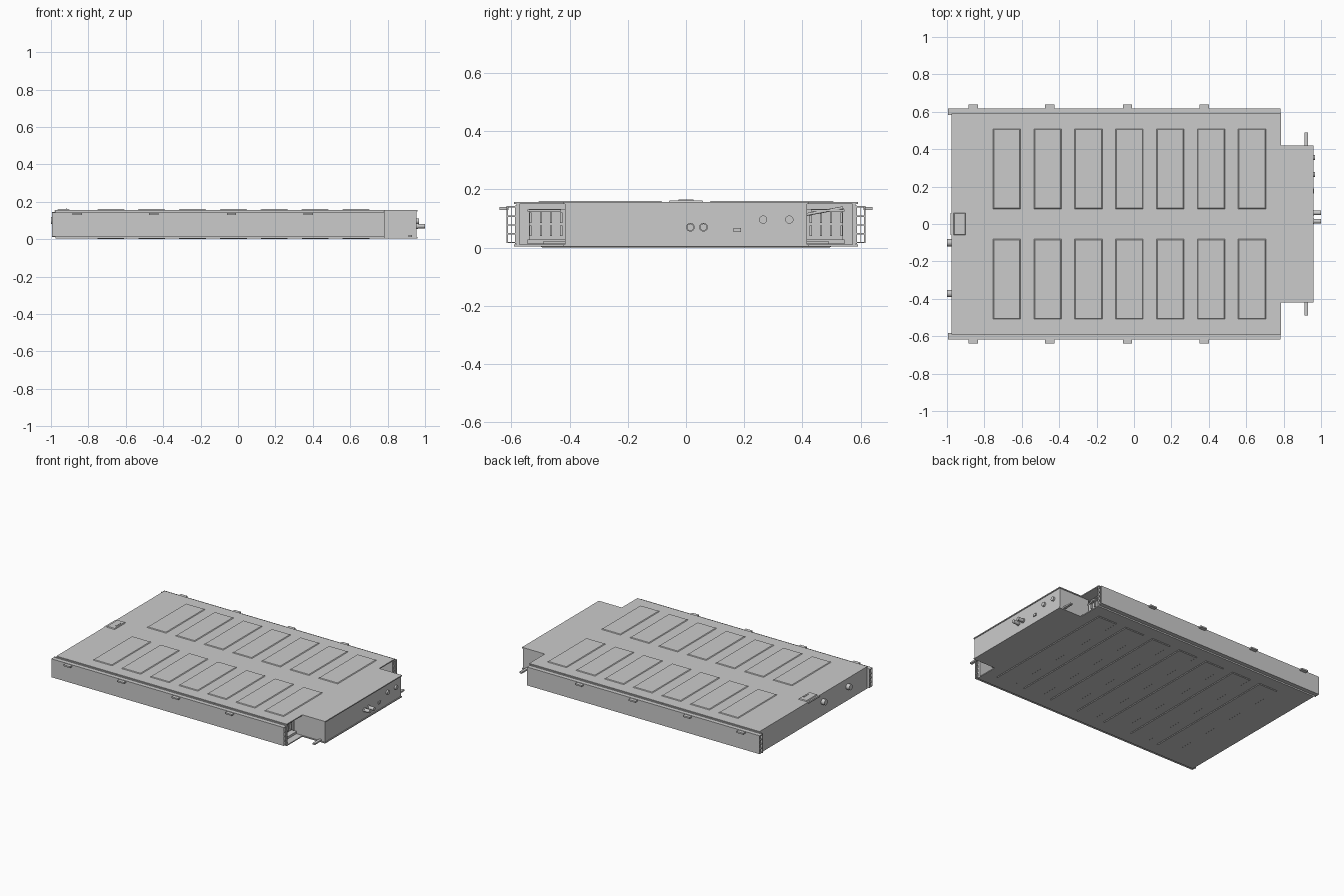
import bpy, bmesh, math
from mathutils import Matrix, Vector

if "Cube" in bpy.data.objects:
    bpy.data.objects.remove(bpy.data.objects["Cube"])


def finish(name, bm):
    bmesh.ops.recalc_face_normals(bm, faces=bm.faces)
    me = bpy.data.meshes.new(name)
    bm.to_mesh(me)
    bm.free()
    ob = bpy.data.objects.new(name, me)
    bpy.context.collection.objects.link(ob)
    return ob


def add_box(bm, x0, x1, y0, y1, z0, z1):
    m = Matrix.Translation(((x0 + x1) / 2, (y0 + y1) / 2, (z0 + z1) / 2))
    m = m @ Matrix.Diagonal((abs(x1 - x0), abs(y1 - y0), z1 - z0, 1))
    bmesh.ops.create_cube(bm, size=1, matrix=m)


def boxes(name, items, both_sides=False):
    bm = bmesh.new()
    for x0, x1, y0, y1, z0, z1 in items:
        add_box(bm, x0, x1, y0, y1, z0, z1)
        if both_sides:
            add_box(bm, x0, x1, -y0, -y1, z0, z1)
    return finish(name, bm)


def plate(name, x0, xn, x1, yw, yn, z0, z1):
    """T-shaped sheet: wide up to xn, narrow on to x1."""
    pts = [(x0, -yw), (xn, -yw), (xn, -yn), (x1, -yn), (x1, yn), (xn, yn), (xn, yw), (x0, yw)]
    bm = bmesh.new()
    f = bm.faces.new([bm.verts.new((x, y, z0)) for x, y in pts])
    ext = bmesh.ops.extrude_face_region(bm, geom=[f])
    for v in ext["geom"]:
        if isinstance(v, bmesh.types.BMVert):
            v.co.z = z1
    return finish(name, bm)


def pads(name, rects, z_base, z_face, slope=0.006):
    """Pressed panels with sloping borders."""
    bm = bmesh.new()
    for x0, x1, y0, y1 in rects:
        def ring(s, z):
            return [bm.verts.new(p) for p in ((x0 + s, y0 + s, z), (x1 - s, y0 + s, z),
                                              (x1 - s, y1 - s, z), (x0 + s, y1 - s, z))]
        a, b = ring(0, z_base), ring(slope, z_face)
        bm.faces.new(a)
        bm.faces.new(b)
        for i in range(4):
            j = (i + 1) % 4
            bm.faces.new((a[i], a[j], b[j], b[i]))
    return finish(name, bm)


def rod(name, p, q, r, sides=24):
    p, q = Vector(p), Vector(q)
    d = q - p
    m = Matrix.Translation((p + q) / 2) @ d.to_track_quat('Z', 'Y').to_matrix().to_4x4()
    bm = bmesh.new()
    bmesh.ops.create_cone(bm, cap_ends=True, segments=sides, radius1=r, radius2=r,
                          depth=d.length, matrix=m)
    for f in bm.faces:
        f.smooth = len(f.verts) == 4
    return finish(name, bm)


# Lid and floor sheets
plate("lid", -0.975, 0.785, 0.96, 0.59, 0.42, 0.149, 0.156)
plate("floor_plate", -0.975, 0.785, 0.96, 0.59, 0.42, 0.004, 0.011)

# Pressed panels on the lid and floor
starts = [-0.755 + 0.2185 * i for i in range(7)]
pads("lid_panels", [(x, x + 0.15, y, y + 0.43) for x in starts for y in (-0.51, 0.08)],
     0.155, 0.160)
pads("floor_panels", [(x, x + 0.15, -0.5, 0.5) for x in starts], 0.005, 0.0)
pads("service_panel", [(-0.965, -0.90, -0.06, 0.06)], 0.155, 0.162, 0.004)
boxes("service_latch", [(-0.919, -0.913, -0.025, 0.025, 0.16, 0.165)])
boxes("rear_lid_tab", [(-0.982, -0.97, -0.06, 0.06, 0.149, 0.154)])

# Tray walls, wide part and narrow nose
boxes("rear_wall", [(-0.975, -0.955, -0.58, 0.58, 0.011, 0.149)])
boxes("nose_end_wall", [(0.94, 0.955, -0.415, 0.415, 0.011, 0.149)])
boxes("nose_side_walls", [(0.72, 0.955, 0.40, 0.415, 0.011, 0.149)], True)
boxes("tray_side_walls", [(-0.975, 0.78, 0.572, 0.583, 0.011, 0.149)], True)

# Hollow extruded side rails: skins, centre web and shelves
ra, rb = -0.995, 0.782
rail = [(ra, rb, 0.583, 0.588, 0.012, 0.145), (ra, rb, 0.612, 0.617, 0.015, 0.142),
        (ra + 0.001, rb - 0.001, 0.599, 0.602, 0.018, 0.14)]
rail += [(ra, rb, 0.585, 0.615, z, z + 0.005) for z in (0.015, 0.045, 0.075, 0.105, 0.137)]
boxes("side_rails", rail, True)

# Mounting lugs along the rails
boxes("mounting_lugs", [(x - 0.025, x + 0.025, 0.61, 0.64, 0.129, 0.139)
                        for x in (-0.86, -0.45, -0.035, 0.375)], True)
boxes("nose_mounting_lugs", [(0.912, 0.93, 0.41, 0.49, 0.012, 0.022)], True)

# Cell modules seen through the open corners
boxes("modules", [(x - 0.055, x + 0.145, 0.03, 0.54, 0.015, 0.132) for x in starts], True)
my = [0.425, 0.46, 0.495, 0.53]
boxes("module_end_ribs", [(0.69, 0.712, y, y + 0.007, z, z + 0.035)
                          for y in my for z in (0.04, 0.085)], True)
boxes("module_end_shelves", [(0.69, 0.74, 0.416, 0.545, 0.013, 0.028),
                             (0.69, 0.73, 0.43, 0.545, 0.124, 0.131)], True)
rod("corner_cable", (0.725, 0.41, 0.113), (0.725, 0.54, 0.137), 0.005, 12)

# Sockets on the nose
for i, y in enumerate((0.015, 0.06)):
    rod(f"coolant_pipe_{i}", (0.94, y, 0.07), (1.0, y, 0.07), 0.012)
    rod(f"coolant_collar_{i}", (0.95, y, 0.07), (0.962, y, 0.07), 0.015)
for i, y in enumerate((0.265, 0.355)):
    rod(f"power_socket_{i}", (0.94, y, 0.096), (0.967, y, 0.096), 0.014)
boxes("signal_socket", [(0.95, 0.962, 0.163, 0.189, 0.053, 0.068)])

# Sockets on the rear wall
for i, y in enumerate((-0.1, -0.372)):
    rod(f"rear_socket_{i}", (-0.96, y, 0.1), (-1.0, y, 0.1), 0.019)
